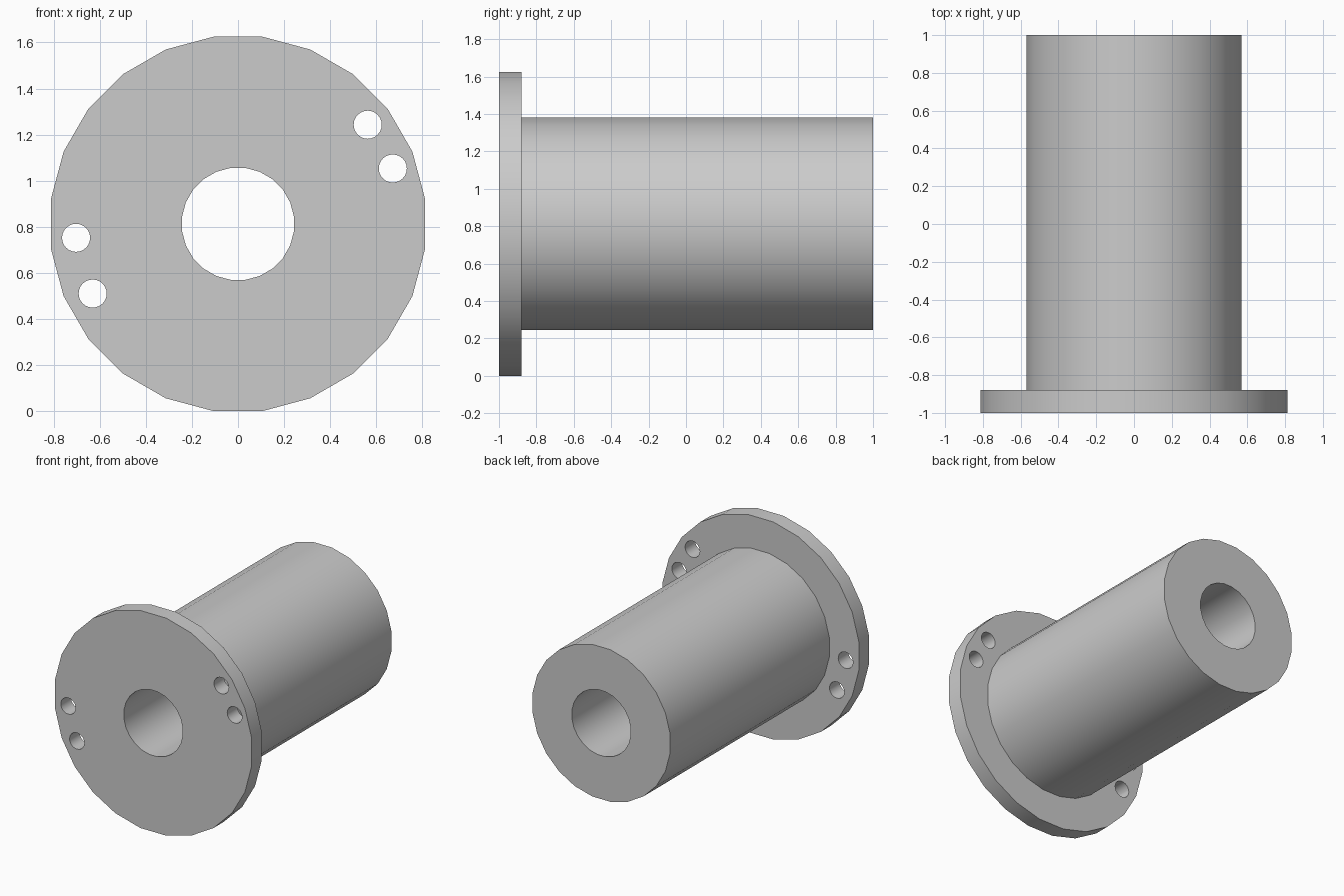
import bpy, bmesh, math

if "Cube" in bpy.data.objects:
    bpy.data.objects.remove(bpy.data.objects["Cube"])

CZ = 0.8125      # height of the axis
SIDES = 24

grey = bpy.data.materials.new("light grey")
grey.diffuse_color = (0.6, 0.6, 0.6, 1)
grey.use_nodes = True
grey.node_tree.nodes["Principled BSDF"].inputs["Base Color"].default_value = grey.diffuse_color


def lathe(name, profile, sides, x=0.0, z=CZ):
    """Closed (radius, y) profile swept round an axis parallel to y."""
    bm = bmesh.new()
    rings = []
    for i in range(sides):
        a = 2 * math.pi * (i + 0.5) / sides
        rings.append([bm.verts.new((x + r * math.cos(a), y, z + r * math.sin(a)))
                      for r, y in profile])
    n = len(profile)
    for i in range(sides):
        p, q = rings[i], rings[(i + 1) % sides]
        for j in range(n):
            k = (j + 1) % n
            bm.faces.new((p[j], p[k], q[k], q[j]))
    return finish(name, bm)


def finish(name, bm):
    bmesh.ops.recalc_face_normals(bm, faces=bm.faces)
    me = bpy.data.meshes.new(name)
    bm.to_mesh(me)
    bm.free()
    me.materials.append(grey)
    ob = bpy.data.objects.new(name, me)
    bpy.context.collection.objects.link(ob)
    return ob


def rod(name, r, y0, y1, x, z, sides):
    """Solid cylinder along y."""
    bm = bmesh.new()
    ends = [[bm.verts.new((x + r * math.cos(2 * math.pi * i / sides), y,
                           z + r * math.sin(2 * math.pi * i / sides)))
             for i in range(sides)] for y in (y0, y1)]
    bm.faces.new(ends[0])
    bm.faces.new(ends[1])
    for i in range(sides):
        k = (i + 1) % sides
        bm.faces.new((ends[0][i], ends[0][k], ends[1][k], ends[1][i]))
    return finish(name, bm)


# Flanged sleeve with a through bore
sleeve = lathe("flanged_sleeve", [(0.245, -1), (0.8195, -1), (0.8195, -0.88),
                                  (0.573, -0.88), (0.573, 1), (0.245, 1)], SIDES)

# Four small holes through the flange
for i, (x, z) in enumerate([(0.563, 1.243), (0.672, 1.053),
                            (-0.703, 0.752), (-0.631, 0.51)]):
    cutter = rod(f"hole_cutter_{i + 1}", 0.061, -1.1, -0.8, x, z, SIDES)
    cutter.hide_render = True
    mod = sleeve.modifiers.new("hole", 'BOOLEAN')
    mod.operation = 'DIFFERENCE'
    mod.solver = 'EXACT'
    mod.object = cutter
    bpy.context.view_layer.objects.active = sleeve
    bpy.ops.object.modifier_apply(modifier=mod.name)
    bpy.data.objects.remove(cutter)

# Smooth round walls, sharp rims
bpy.ops.object.select_all(action='DESELECT')
sleeve.select_set(True)
bpy.context.view_layer.objects.active = sleeve
bpy.ops.object.shade_smooth_by_angle(angle=math.radians(30))
